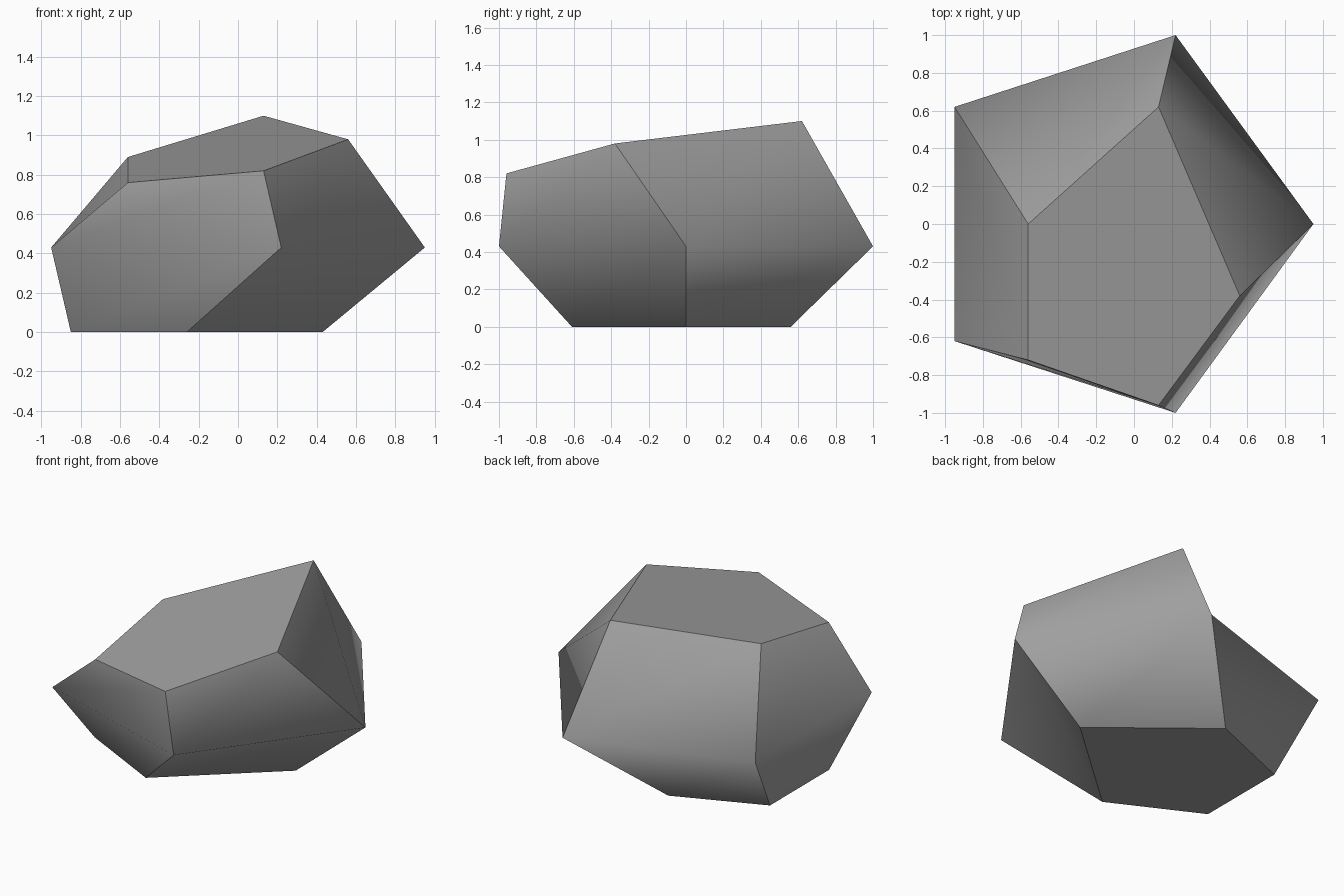
import bpy
import bmesh

cube = bpy.data.objects.get("Cube")
if cube:
    bpy.data.objects.remove(cube, do_unlink=True)

# Stone colour
stone = bpy.data.materials.new("stone_grey")
stone.use_nodes = True
grey = (0.35, 0.35, 0.35, 1)
stone.diffuse_color = grey
stone.node_tree.nodes["Principled BSDF"].inputs["Base Color"].default_value = grey

# Five-sided outlines: base, widest girth and tilted top
base = [(0.43, 0, 0), (-0.26, 0.56, 0), (-0.85, 0.32, 0),
        (-0.85, -0.31, 0), (-0.26, -0.61, 0)]
girth = [(0.95, 0, 0.43), (0.22, 1, 0.43), (-0.95, 0.62, 0.43),
         (-0.95, -0.62, 0.43), (0.22, -1, 0.43)]
top = [(0.56, -0.38, 0.98), (0.13, 0.62, 1.1), (-0.56, 0, 0.89),
       (-0.56, -0.72, 0.76), (0.13, -0.96, 0.82)]


def bridge(bm, lower, upper):
    """Join two rings with a band of quads."""
    count = len(lower)
    for i in range(count):
        j = (i + 1) % count
        bm.faces.new((lower[i], lower[j], upper[j], upper[i]))


# Rock body: two bands and two caps
bm = bmesh.new()
rings = [[bm.verts.new(p) for p in ring] for ring in (base, girth, top)]
for lower, upper in zip(rings, rings[1:]):
    bridge(bm, lower, upper)
bm.faces.new(reversed(rings[0]))
bm.faces.new(rings[-1])

# Rounded shading across the girth, crisp edges everywhere else
for face in bm.faces:
    face.smooth = True
for edge in bm.edges:
    edge.smooth = all(v in rings[1] for v in edge.verts)

mesh = bpy.data.meshes.new("rock")
bm.to_mesh(mesh)
bm.free()
mesh.materials.append(stone)
rock = bpy.data.objects.new("rock", mesh)
bpy.context.collection.objects.link(rock)
